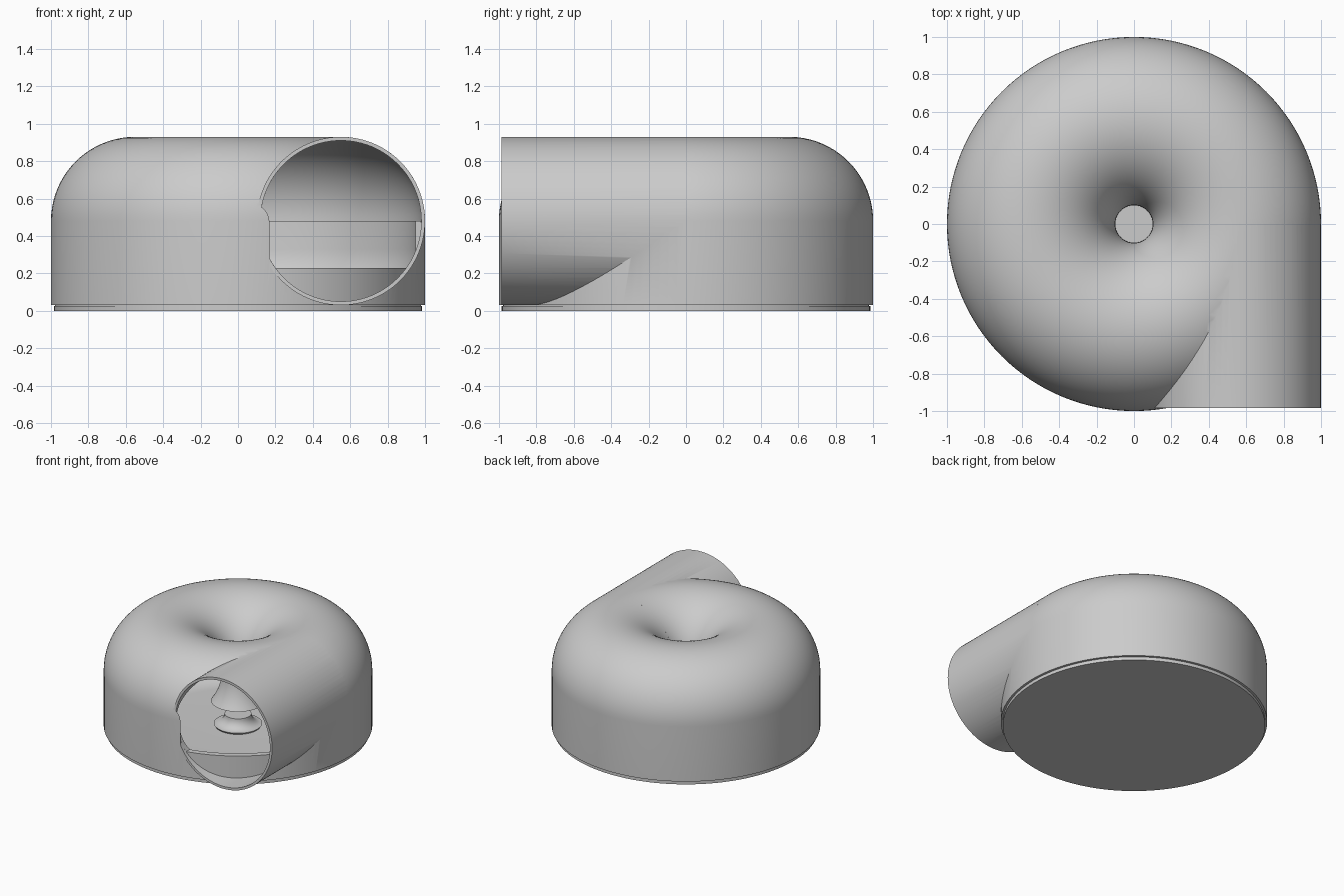
import bpy, bmesh
from math import sin, cos, pi, radians, asin

cube = bpy.data.objects.get("Cube")
if cube:
    bpy.data.objects.remove(cube, do_unlink=True)

grey = bpy.data.materials.new("plain grey")
grey.use_nodes = True
grey.diffuse_color = (0.6, 0.6, 0.6, 1)
grey.node_tree.nodes["Principled BSDF"].inputs["Base Color"].default_value = (0.6, 0.6, 0.6, 1)

MID, RING, OUTER, INNER = 0.48, 0.55, 0.45, 0.43   # tube height, ring radius, tube radii
LIP, BASE, MOUTH = 0.23, 0.03, -0.985              # bell lip height, plate top, outlet end


def finish(name, bm):
    bmesh.ops.recalc_face_normals(bm, faces=bm.faces)
    mesh = bpy.data.meshes.new(name)
    bm.to_mesh(mesh)
    bm.free()
    mesh.materials.append(grey)
    obj = bpy.data.objects.new(name, mesh)
    bpy.context.collection.objects.link(obj)
    return obj


def arc(cx, cz, r, start, end, n):
    angles = [start + (end - start) * i / n for i in range(n + 1)]
    return [(cx + r * cos(a), cz + r * sin(a)) for a in angles]


def revolve(name, profile, steps=128):
    """Spin a closed (radius, height) profile around z."""
    bm = bmesh.new()
    verts = [bm.verts.new((r, 0, z)) for r, z in profile]
    edges = [bm.edges.new((verts[i - 1], verts[i])) for i in range(len(verts))]
    bmesh.ops.spin(bm, geom=verts + edges, axis=(0, 0, 1), cent=(0, 0, 0),
                   angle=2 * pi, steps=steps, use_merge=True)
    bmesh.ops.remove_doubles(bm, verts=bm.verts, dist=1e-5)
    return finish(name, bm)


def prism(name, section, y0, y1):
    """Extrude an (x, z) section along y."""
    bm = bmesh.new()
    face = bm.faces.new([bm.verts.new((x, y0, z)) for x, z in section])
    out = bmesh.ops.extrude_face_region(bm, geom=[face])
    moved = [v for v in out["geom"] if isinstance(v, bmesh.types.BMVert)]
    bmesh.ops.translate(bm, verts=moved, vec=(0, y1 - y0, 0))
    return finish(name, bm)


def boolean(target, tool, operation):
    mod = target.modifiers.new(operation, "BOOLEAN")
    mod.object, mod.operation, mod.solver = tool, operation, "EXACT"
    bpy.context.view_layer.objects.active = target
    bpy.ops.object.modifier_apply(modifier=mod.name)
    bpy.data.objects.remove(tool, do_unlink=True)


def dome(r):
    """Half-torus section from the outer wall over the top to the bell lip."""
    return arc(RING, MID, r, 0, pi + asin((MID - LIP) / r), 48)


def circle(r):
    return arc(RING, MID, r, 0, 2 * pi, 96)[:-1]


# Ring-shaped housing with a tangential outlet pipe, hollowed out
housing_top = dome(OUTER)
housing = revolve("housing", [(1, BASE)] + housing_top + [(housing_top[-1][0], BASE)])
boolean(housing, prism("outlet_pipe", circle(OUTER), MOUTH, 0), "UNION")
cavity = [(0.98, -0.05)] + dome(INNER) + [(0.15, LIP), (0.15, -0.05)]
boolean(housing, revolve("cavity", cavity), "DIFFERENCE")
boolean(housing, prism("bore", circle(INNER), MOUTH - 0.0005, 0), "DIFFERENCE")

# Bowl-shaped tray with a base flange and a flared centre deflector
tray_profile = [(0, 0), (0.985, 0), (0.985, 0.026), (0.979, 0.026), (0.979, MID), (0.95, MID)]
tray_profile += arc(0.65, 0.33, 0.3, 0, -pi / 2, 16)
tray_profile += [(0.17, BASE), (0.18, 0.045)]
tray_profile += arc(0.18, 0.125, 0.08, -pi / 2, -pi, 8) + [(0, 0.125)]
tray = revolve("base_tray", tray_profile)

# Opening in the tray wall where the pipe enters
opening = [(x, z) for x, z in circle(INNER) if z > LIP]
half = (INNER ** 2 - (MID - LIP) ** 2) ** 0.5
opening.sort(key=lambda p: -p[0])
upper = [p for p in opening if p[1] >= MID]
right = sorted((p for p in opening if p[1] < MID and p[0] > RING), key=lambda p: p[1])
left = sorted((p for p in opening if p[1] < MID and p[0] < RING), key=lambda p: -p[1])
section = [(RING + half, LIP)] + right + upper + left + [(RING - half, LIP)]
boolean(tray, prism("wall_cutter", section, -1.1, 0), "DIFFERENCE")

# Smooth shading with crisp rims
for obj in (housing, tray):
    bpy.ops.object.select_all(action="DESELECT")
    obj.select_set(True)
    bpy.context.view_layer.objects.active = obj
    bpy.ops.object.shade_smooth_by_angle(angle=radians(30))
